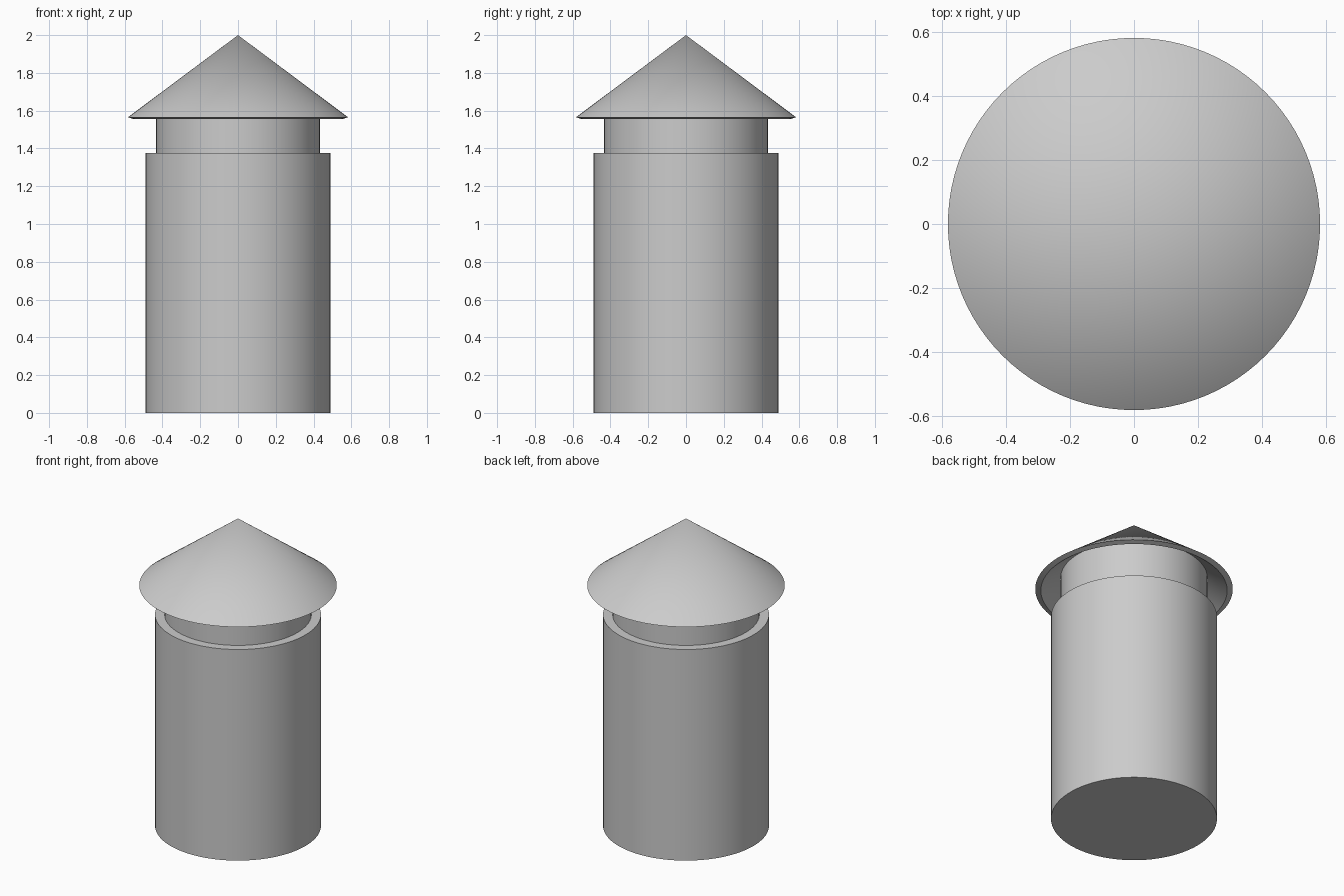
import bpy, bmesh, math

if "Cube" in bpy.data.objects:
    bpy.data.objects.remove(bpy.data.objects["Cube"])

SEGMENTS = 96


def lathe(name, profile):
    """Spin an (r, z) profile around the z axis into a smooth object."""
    bm = bmesh.new()
    verts = [bm.verts.new((r, 0, z)) for r, z in profile]
    edges = [bm.edges.new(pair) for pair in zip(verts, verts[1:])]
    bmesh.ops.spin(bm, geom=verts + edges, cent=(0, 0, 0), axis=(0, 0, 1),
                   angle=math.tau, steps=SEGMENTS, use_merge=False)
    bmesh.ops.remove_doubles(bm, verts=bm.verts[:], dist=1e-5)
    bmesh.ops.recalc_face_normals(bm, faces=bm.faces[:])
    mesh = bpy.data.meshes.new(name)
    bm.to_mesh(mesh)
    bm.free()
    obj = bpy.data.objects.new(name, mesh)
    bpy.context.collection.objects.link(obj)
    bpy.ops.object.select_all(action='DESELECT')
    obj.select_set(True)
    bpy.context.view_layer.objects.active = obj
    bpy.ops.object.shade_smooth_by_angle(angle=math.radians(30))
    return obj


# Main drum with the narrower neck stepped in on top, reaching into the roof
lathe("body", [(0, 0), (0.49, 0), (0.49, 1.375), (0.433, 1.375),
               (0.433, 1.642), (0, 1.642)])

# Hollow conical roof with a thin bevelled rim
lathe("roof", [(0, 2.0), (0.583, 1.565), (0.55, 1.555), (0, 1.965)])
